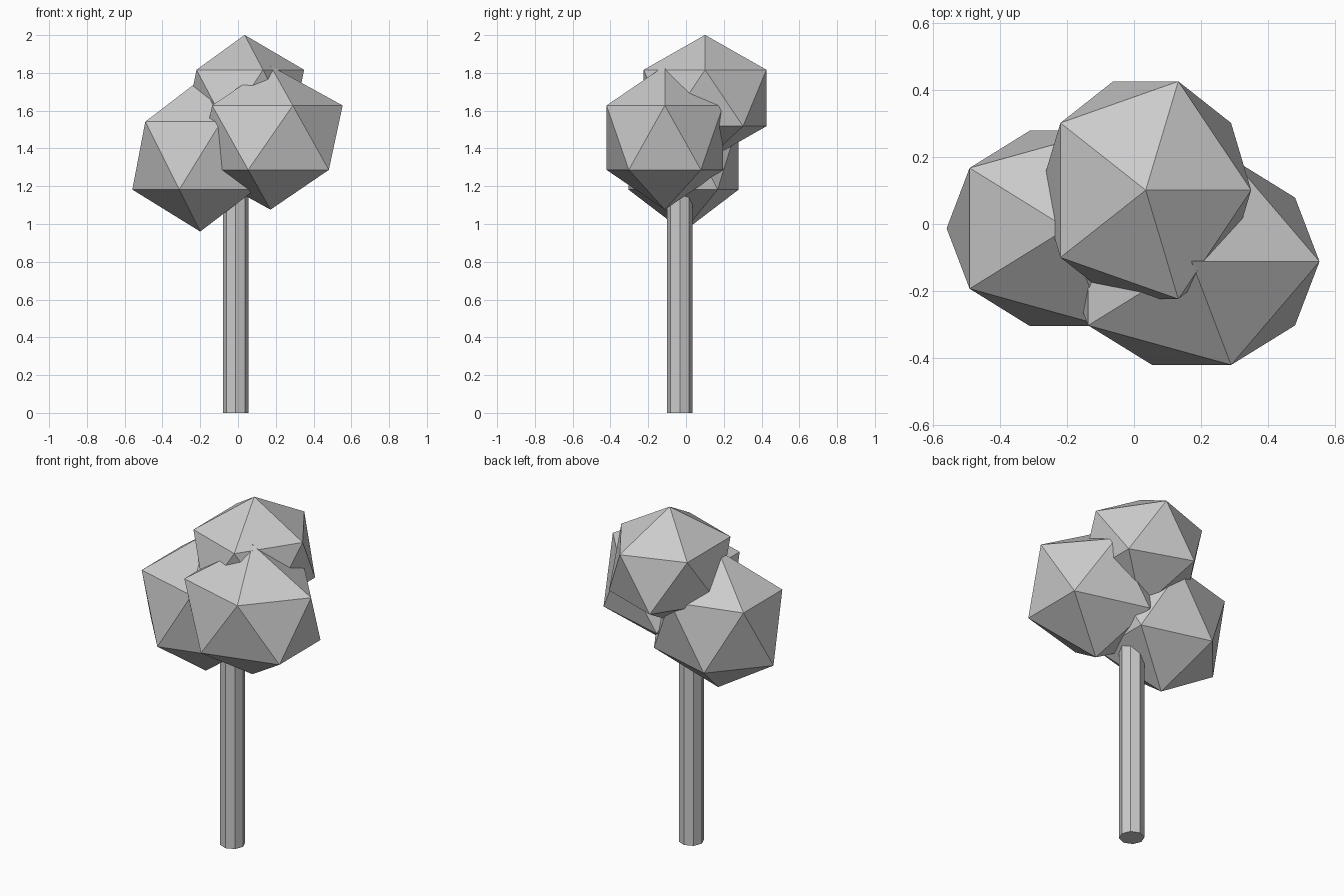
import bpy

if "Cube" in bpy.data.objects:
    bpy.data.objects.remove(bpy.data.objects["Cube"])


def leaf_clump(name, centre, radii):
    """Low-poly foliage ball: a stretched icosahedron."""
    bpy.ops.mesh.primitive_ico_sphere_add(subdivisions=1, radius=1, location=centre)
    ob = bpy.context.object
    ob.name = name
    ob.scale = radii
    bpy.ops.object.transform_apply(location=False, rotation=False, scale=True)
    return ob


# Trunk: octagonal post running up into the foliage
TRUNK_TOP = 1.25
bpy.ops.mesh.primitive_cylinder_add(vertices=8, radius=0.068, depth=TRUNK_TOP,
                                    location=(-0.012, -0.033, TRUNK_TOP / 2))
bpy.context.object.name = "trunk"

# Foliage: three overlapping clumps
leaf_clump("foliage_top", (0.035, 0.101, 1.667), (0.352, 0.382, 0.334))
leaf_clump("foliage_right", (0.172, -0.112, 1.457), (0.427, 0.363, 0.381))
leaf_clump("foliage_left", (-0.2, -0.013, 1.362), (0.402, 0.343, 0.402))
